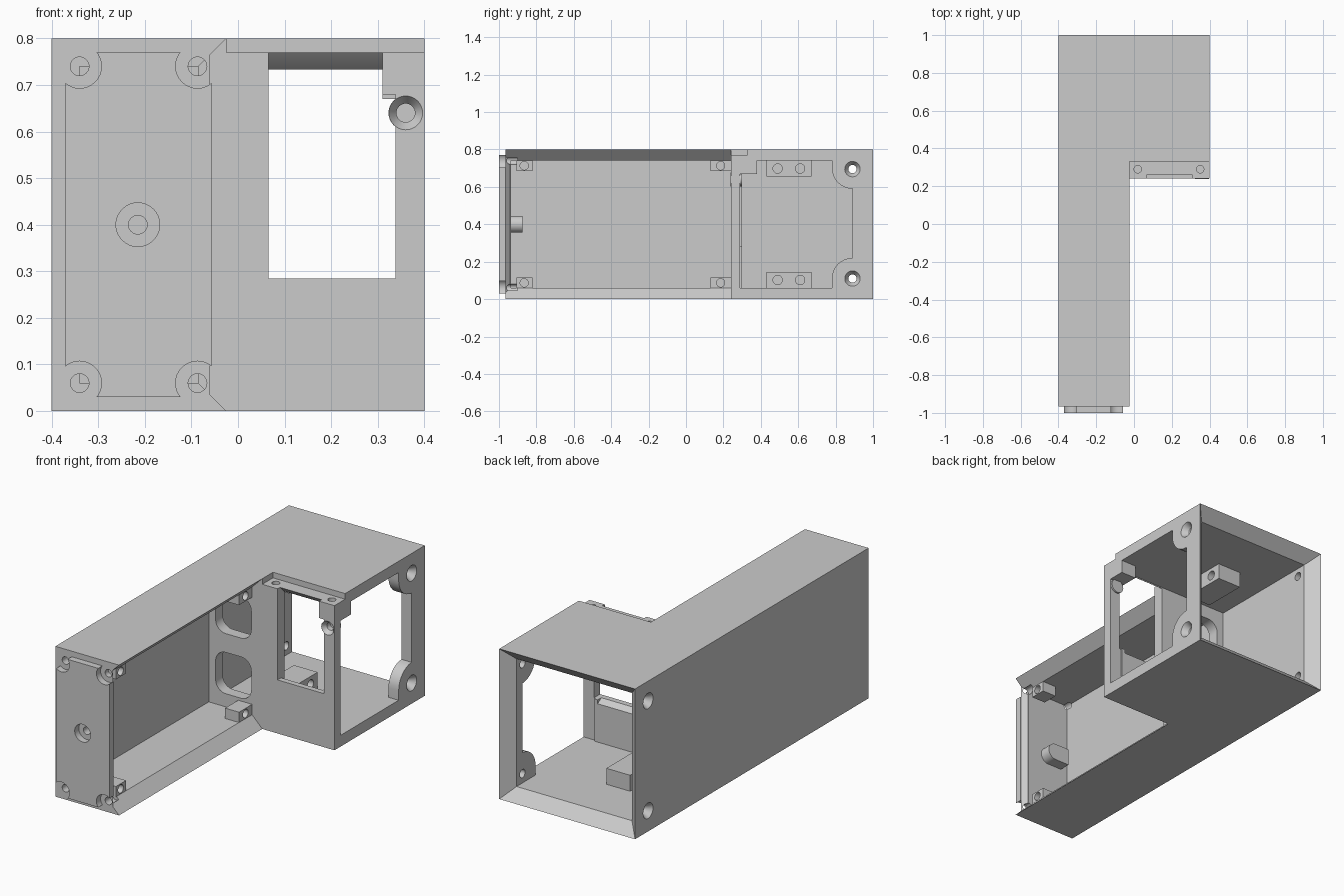
import bpy, bmesh, math
from mathutils import Vector

if "Cube" in bpy.data.objects:
    bpy.data.objects.remove(bpy.data.objects["Cube"], do_unlink=True)

GREY = (0.6, 0.6, 0.6, 1)
mat = bpy.data.materials.new("light grey plastic")
mat.use_nodes = True
mat.diffuse_color = GREY
mat.node_tree.nodes["Principled BSDF"].inputs["Base Color"].default_value = GREY


def place(axis, u, v, w):
    return {"x": Vector((w, u, v)), "y": Vector((u, w, v)), "z": Vector((u, v, w))}[axis]


def loft(name, axis, a, pts_a, b, pts_b=None):
    """Solid between two matching outlines at positions a and b on an axis."""
    bm = bmesh.new()
    low = [bm.verts.new(place(axis, u, v, a)) for u, v in pts_a]
    high = [bm.verts.new(place(axis, u, v, b)) for u, v in (pts_b or pts_a)]
    bm.faces.new(low)
    bm.faces.new(high)
    n = len(low)
    for i in range(n):
        j = (i + 1) % n
        bm.faces.new((low[i], low[j], high[j], high[i]))
    bmesh.ops.recalc_face_normals(bm, faces=bm.faces)
    mesh = bpy.data.meshes.new(name)
    bm.to_mesh(mesh)
    bm.free()
    mesh.materials.append(mat)
    obj = bpy.data.objects.new(name, mesh)
    bpy.context.collection.objects.link(obj)
    return obj


def rect(u0, u1, v0, v1):
    return [(u0, v0), (u1, v0), (u1, v1), (u0, v1)]


def arc(cu, cv, r, start, end, steps=8):
    angles = [math.radians(start + (end - start) * i / steps) for i in range(steps + 1)]
    return [(cu + r * math.cos(t), cv + r * math.sin(t)) for t in angles]


def circle(cu, cv, r):
    return arc(cu, cv, r, 0, 360, 32)[:-1]


def box(name, x0, x1, y0, y1, z0, z1):
    return loft(name, "z", z0, rect(x0, x1, y0, y1), z1)


def cut(target, *cutters):
    for cutter in cutters:
        mod = target.modifiers.new("cut", "BOOLEAN")
        mod.operation = "DIFFERENCE"
        mod.solver = "EXACT"
        mod.object = cutter
        bpy.context.view_layer.objects.active = target
        bpy.ops.object.modifier_apply(modifier=mod.name)
        bpy.data.objects.remove(cutter, do_unlink=True)


def hole(axis, u, v, a, b, r):
    return loft("cutter", axis, a, circle(u, v, r), b)


def countersink(axis, u, v, a, b, r0, r1):
    return loft("cutter", axis, a, circle(u, v, r0), b, circle(u, v, r1))


# L-shaped housing, hollowed through its open side and open back
housing = loft("housing", "z", 0, [(-.4, -.965), (-.025, -.965), (-.025, .24),
                                   (.4, .24), (.4, 1), (-.4, 1)], .8)
cut(housing,
    box("cutter", -.34, -.08, -.935, .24, .06, .74),
    loft("cutter", "x", -.085, rect(-.94, .24, .06, .74), -.015, rect(-1.01, .24, -.01, .81)),
    box("cutter", -.34, .34, .3, .945, .06, .74),
    loft("cutter", "y", .94, rect(-.34, .34, .06, .74), 1.01, rect(-.41, .41, -.01, .81)))

# Recessed ledge over the front window, with screw holes
cut(housing, box("cutter", -.025, .42, .22, .33, .77, .82))
cut(housing, *[hole("z", x, .29, .745, .78, .02) for x in (.02, .35)])

# Front window with sloped head and sill; upper corner stays filled
window = [(.22, .285), (.27, .285), (.32, .25), (.32, .72), (.29, .74),
          (.26, .77), (.26, .78), (.22, .78)]
cut(housing, loft("cutter", "x", .065, window, .31),
    box("cutter", .3, .338, .22, .32, .285, .68))

# Side opening with rounded ears at its rear corners
side = [(.29, .06), (.78, .06)] + arc(.89, .11, .11, 180, 90)
side += arc(.89, .70, .11, 270, 180) + [(.78, .74), (.38, .74), (.38, .67), (.29, .67)]
cut(housing, loft("cutter", "x", .33, side, .42))

# Two rounded openings in the bulkhead between arm and rear chamber
for z0, z1 in ((.13, .35), (.45, .67)):
    r = .06
    shape = (arc(-.09 - r, z0 + r, r, 270, 360) + arc(-.09 - r, z1 - r, r, 0, 90)
             + arc(-.3 + r, z1 - r, r, 90, 180) + arc(-.3 + r, z0 + r, r, 180, 270))
    cut(housing, loft("cutter", "y", .22, shape, .32))

# Countersunk holes at the rear of both side walls
for z in (.11, .695):
    for s in (-1, 1):
        cut(housing, hole("x", .89, z, s * .3, s * .42, .022),
            countersink("x", .89, z, s * .37, s * .401, .022, .042))

# Raised face plate, cut back around its screws
plate = box("face_plate", -.37, -.057, -1, -.965, .03, .77)
corners = [(x, z) for x in (-.34, -.087) for z in (.06, .74)]
cut(plate, *[hole("y", x, z, -1.02, -.95, .047) for x, z in corners + [(-.215, .4)]])
cut(housing, *[hole("y", x, z, -.98, -.9, .02) for x, z in corners + [(-.215, .4)]])

# Screw boss behind the face plate
boss_shape = arc(-.215, .4, .045, -90, 90, 16) + [(-.3, .445), (-.3, .355)]
boss = loft("front_screw_boss", "y", -.936, boss_shape, -.875)
cut(boss, hole("y", -.215, .4, -.95, -.89, .02))

# Cover brackets at both ends of the arm opening, top and bottom
for y0, y1, end in ((-.905, -.82, "front"), (.13, .241, "rear")):
    for z0, z1, level in ((.059, .115, "lower"), (.685, .741, "upper")):
        bracket = box(f"{level}_{end}_bracket", -.167, -.085, y0, y1, z0, z1)
        mid = -.865 if end == "front" else .185
        cut(bracket, hole("x", mid, (z0 + z1) / 2, -.13, -.07, .022))

# Mounting blocks inside the rear chamber
for z0, z1, level in ((.059, .145, "lower"), (.655, .741, "upper")):
    block = box(f"{level}_mounting_block", -.14, 0, .43, .67, z0, z1)
    cut(block, *[hole("x", y, (z0 + z1) / 2, -.06, .02, .025) for y in (.49, .61)])

# Filled corner and screw boss beside the window
box("window_corner_block", .31, .395, .26, .38, .67, .745)
screw = loft("window_screw_boss", "y", .239, circle(.36, .64, .037), .3)
for part in (screw, housing):
    cut(part, hole("y", .36, .64, .22, .29, .02),
        countersink("y", .36, .64, .238, .262, .037, .02))

# Smooth round walls, crisp edges elsewhere
bpy.ops.object.select_all(action="DESELECT")
for obj in bpy.context.collection.objects:
    if obj.type == "MESH":
        obj.select_set(True)
bpy.context.view_layer.objects.active = housing
bpy.ops.object.shade_smooth_by_angle()
